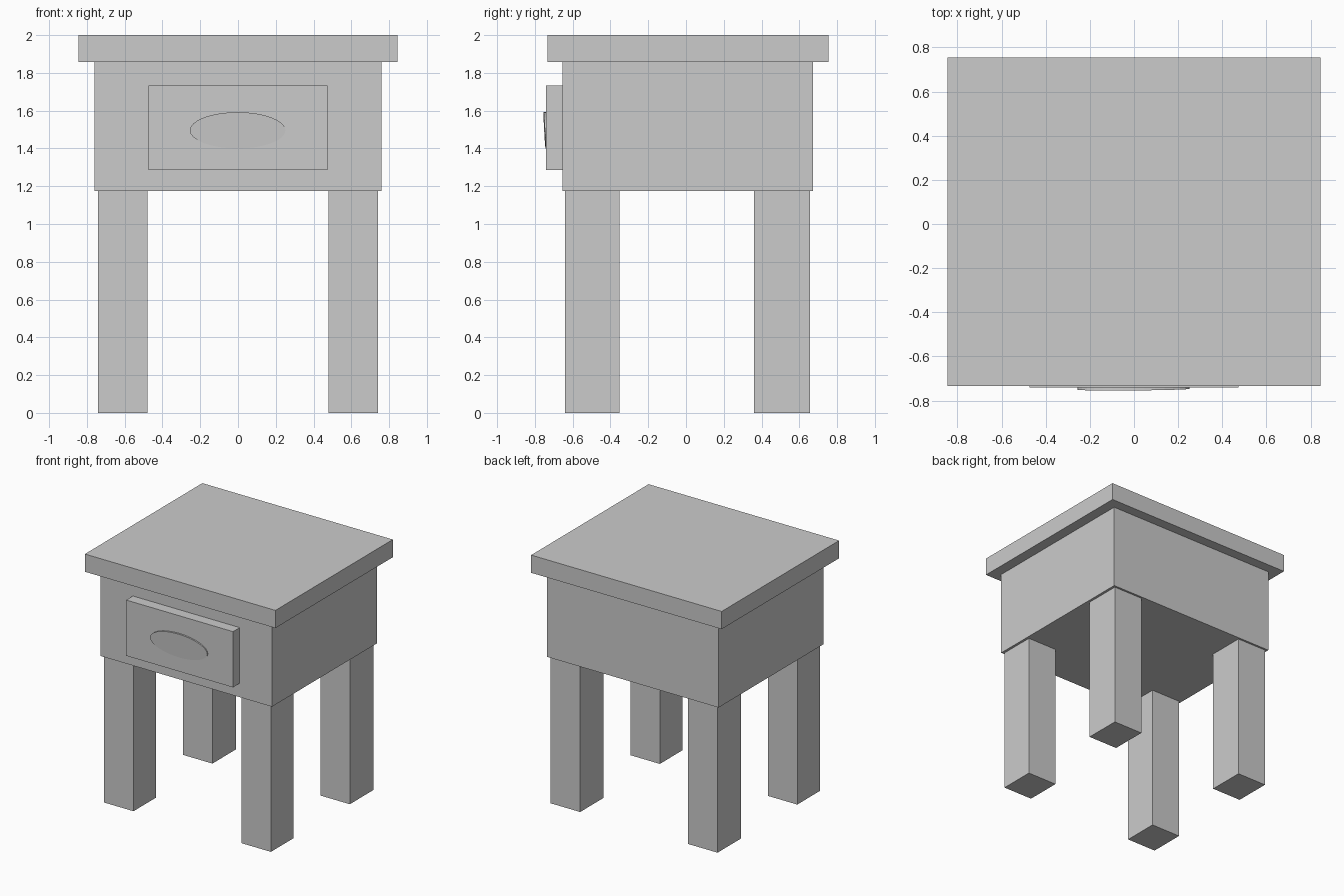
import bpy
import bmesh
from math import pi
from mathutils import Matrix

if "Cube" in bpy.data.objects:
    bpy.data.objects.remove(bpy.data.objects["Cube"])


def finish(name, bm):
    mesh = bpy.data.meshes.new(name)
    bm.to_mesh(mesh)
    bm.free()
    obj = bpy.data.objects.new(name, mesh)
    bpy.context.collection.objects.link(obj)
    return obj


def box(name, x, y, z):
    """Box from (min, max) ranges on each axis."""
    bm = bmesh.new()
    bmesh.ops.create_cube(bm, size=1)
    for v in bm.verts:
        v.co = [(a + b) / 2 + c * (b - a) for (a, b), c in zip((x, y, z), v.co)]
    return finish(name, bm)


# Table top and cabinet body
box("table_top", (-0.845, 0.845), (-0.733, 0.755), (1.858, 2.0))
box("body", (-0.76, 0.76), (-0.655, 0.673), (1.175, 1.858))

# Four square legs
for row, y in (("front", (-0.64, -0.353)), ("back", (0.36, 0.657))):
    box(f"{row}_left_leg", (-0.74, -0.479), y, (0, 1.175))
    box(f"{row}_right_leg", (0.479, 0.74), y, (0, 1.175))

# Drawer front
box("drawer_front", (-0.474, 0.474), (-0.74, -0.655), (1.286, 1.733))

# Oval drawer pull: flattened disc, its face leaning out at the top
bm = bmesh.new()
bmesh.ops.create_cone(bm, cap_ends=True, segments=32, radius1=1, radius2=1, depth=1,
                      matrix=Matrix.Rotation(pi / 2, 4, "X"))
for v in bm.verts:
    x, z = v.co.x * 0.253, v.co.z * 0.096
    y = (-0.749 if v.co.y < 0 else -0.715) - 0.055 * z + 0.008 * x
    v.co = (x - 0.002, y, z + 1.496)
finish("drawer_pull", bm)
